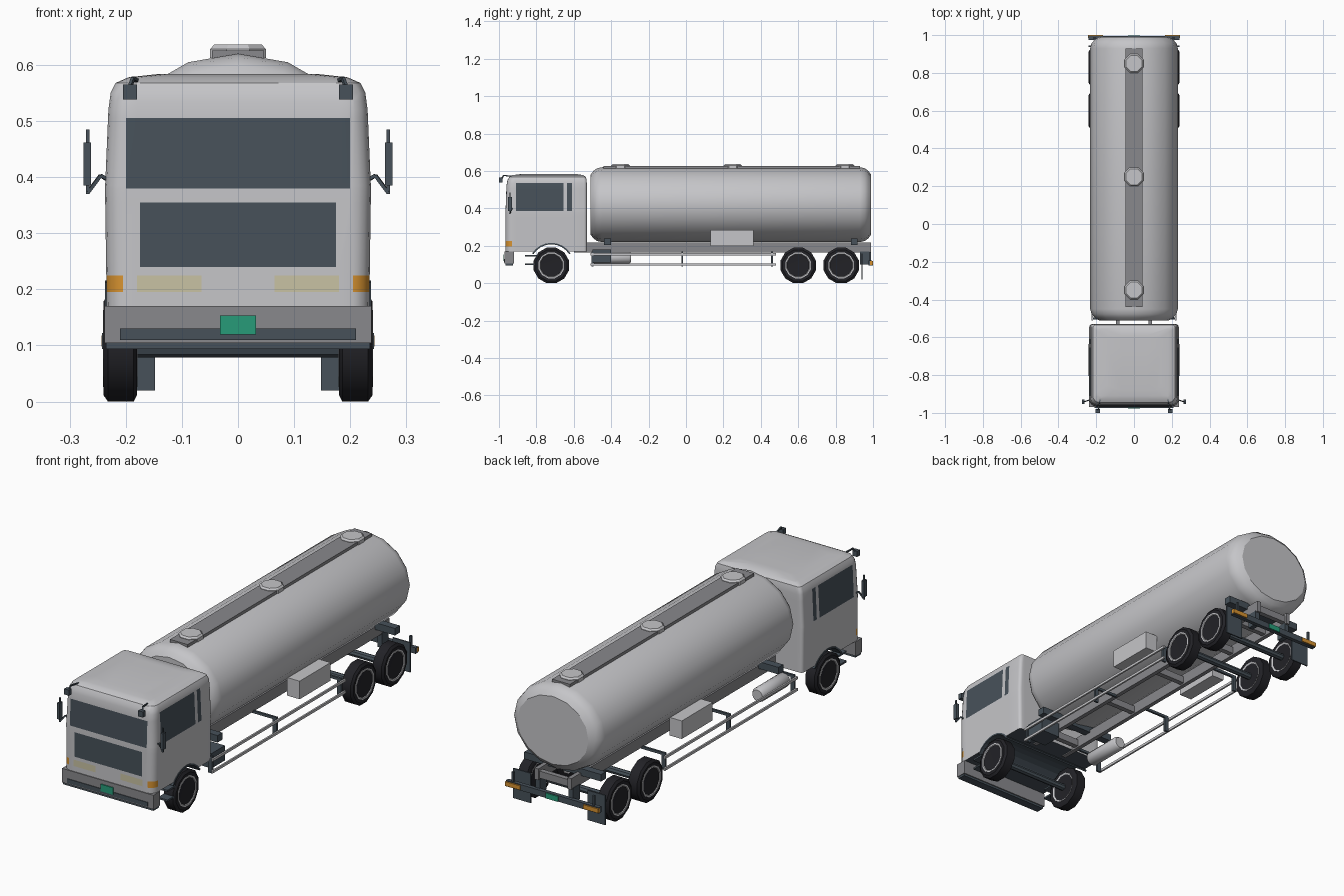
import bpy, bmesh
from math import sin, cos, pi, radians
from mathutils import Vector

cube = bpy.data.objects.get("Cube")
if cube:
    bpy.data.objects.remove(cube)


def material(name, r, g, b):
    m = bpy.data.materials.new(name)
    m.use_nodes = True
    m.diffuse_color = (r, g, b, 1)
    m.node_tree.nodes["Principled BSDF"].inputs["Base Color"].default_value = (r, g, b, 1)
    return m


LIGHT = material("light grey", .56, .56, .58)
GREY = material("mid grey", .25, .25, .265)
DARK = material("slate", .063, .083, .102)
TYRE = material("tyre black", .016, .016, .02)
CREAM = material("headlight cream", .58, .54, .37)
ORANGE = material("indicator orange", .68, .29, .03)
GREEN = material("plate green", .02, .33, .19)


def finish(name, bm, *mats, smooth=0):
    bmesh.ops.recalc_face_normals(bm, faces=bm.faces)
    mesh = bpy.data.meshes.new(name)
    bm.to_mesh(mesh)
    bm.free()
    ob = bpy.data.objects.new(name, mesh)
    bpy.context.collection.objects.link(ob)
    for m in mats:
        mesh.materials.append(m)
    bpy.ops.object.select_all(action='DESELECT')
    ob.select_set(True)
    bpy.context.view_layer.objects.active = ob
    if smooth:
        bpy.ops.object.shade_smooth_by_angle(angle=radians(smooth))
    return ob


def loft(bm, rings):
    """Skin a list of point rings and cap both ends."""
    loops = [[bm.verts.new(p) for p in ring] for ring in rings]
    n = len(loops[0])
    for a, b in zip(loops, loops[1:]):
        for i in range(n):
            bm.faces.new((a[i], a[(i + 1) % n], b[(i + 1) % n], b[i]))
    bm.faces.new(loops[0])
    bm.faces.new(loops[-1])


def box(name, x, y, z, mat, mirror=False):
    bm = bmesh.new()
    for s in ((1, -1) if mirror else (1,)):
        loft(bm, [[(s * a, b, c) for a, b in ((x[0], y[0]), (x[1], y[0]), (x[1], y[1]), (x[0], y[1]))]
                  for c in z])
    return finish(name, bm, mat)


def lathe(bm, centre, axis, profile, sides, side=1, turn=0.0, squash=1.0):
    """Spin (distance along axis, radius) pairs about a line through centre."""
    rings = []
    for d, r in profile:
        ring = []
        for i in range(sides):
            t = 2 * pi * (i + turn) / sides
            u, v = r * cos(t), r * sin(t) * squash
            p = {'x': (side * d, u, v), 'y': (u, d, v), 'z': (u, v, d)}[axis]
            ring.append(Vector(centre) + Vector(p))
        rings.append(ring)
    loft(bm, rings)


def rods(name, points, r, mat):
    """Thin square rods along a path, mirrored to both sides."""
    bm = bmesh.new()
    for s in (1, -1):
        path = [Vector((s * x, y, z)) for x, y, z in points]
        for a, b in zip(path, path[1:]):
            turn = (b - a).to_track_quat('Z', 'Y')
            ring = [turn @ Vector((i * r, j * r, 0)) for i, j in ((1, 1), (-1, 1), (-1, -1), (1, -1))]
            loft(bm, [[a + v for v in ring], [b + v for v in ring]])
    return finish(name, bm, mat)


# Cab shell: stacked rounded rectangles
def cab_ring(z, hx, front, back):
    pts = []
    for cx, cy, r, start in ((hx, back, .015, 0), (-hx, back, .015, 90),
                             (-hx, front, .036, 180), (hx, front, .036, 270)):
        ox = cx - r if cx > 0 else cx + r
        oy = cy - r if cy == back else cy + r
        for k in range(5):
            t = radians(start + 22.5 * k)
            pts.append((ox + r * cos(t), oy + r * sin(t), z))
    return pts


bm = bmesh.new()
loft(bm, [cab_ring(*c) for c in (
    (.17, .234, -.966, -.53), (.38, .237, -.965, -.53), (.52, .231, -.96, -.53),
    (.55, .227, -.955, -.531), (.568, .218, -.945, -.535), (.578, .195, -.925, -.55),
    (.584, .14, -.88, -.59))])

# Windows, grille and lamps cut into the shell: face axis, span, height, material slot
patches = [('front', 0, .2, .38, .505, 1), ('front', 0, .175, .24, .355, 1),
           ('front', .065, .18, .195, .225, 2), ('front', .205, .24, .195, .225, 3),
           ('side', -.91, -.655, .385, .535, 1), ('side', -.635, -.61, .385, .535, 1)]


def slice_at(co, no):
    bmesh.ops.bisect_plane(bm, geom=bm.verts[:] + bm.edges[:] + bm.faces[:], plane_co=co, plane_no=no)


for z in sorted({h for p in patches for h in p[3:5]}):
    slice_at((0, 0, z), (0, 0, 1))
for kind, lo, hi, *_ in patches:
    for v in (lo, hi):
        if kind == 'side':
            slice_at((0, v, 0), (0, 1, 0))
        elif v:
            slice_at((v, 0, 0), (1, 0, 0))
            slice_at((-v, 0, 0), (1, 0, 0))
bm.normal_update()
for f in bm.faces:
    c = f.calc_center_median()
    if c.z < .171:
        f.material_index = 1
    for kind, lo, hi, z0, z1, slot in patches:
        if kind == 'front':
            inside = c.y < -.935 and lo <= abs(c.x) <= hi
        else:
            inside = abs(c.x) > .21 and lo < c.y < hi
        if inside and z0 < c.z < z1:
            f.material_index = slot
cab = finish("cab", bm, LIGHT, DARK, CREAM, ORANGE)

# Front wheel arches
FRONT, REAR, AXLE_Z = -.72, (.6, .83), .095
bm = bmesh.new()
lathe(bm, (0, FRONT, AXLE_Z), 'x', ((-.3, .117), (.3, .117)), 24)
cutter = finish("arch_cutter", bm, DARK)
cut = cab.modifiers.new("arches", 'BOOLEAN')
cut.operation, cut.solver, cut.object = 'DIFFERENCE', 'EXACT', cutter
bpy.context.view_layer.objects.active = cab
bpy.ops.object.modifier_apply(modifier="arches")
bpy.data.objects.remove(cutter)
bpy.ops.object.select_all(action='DESELECT')
cab.select_set(True)
bpy.ops.object.shade_smooth_by_angle(angle=radians(30))

bm = bmesh.new()
arc = [radians(32 + 116 * i / 8) for i in range(9)]
outline = [(.121 * cos(t), .121 * sin(t)) for t in arc] + [(.113 * cos(t), .113 * sin(t)) for t in reversed(arc)]
loft(bm, [[(x, FRONT + u, AXLE_Z + v) for u, v in outline] for x in (-.237, .237)])
finish("front_mudguard", bm, DARK)

# Bumper, plate, steps
box("front_bumper", (-.238, .238), (-.97, -.92), (.104, .17), GREY)
box("bumper_lip", (-.235, .235), (-.965, -.925), (.094, .104), DARK)
box("bumper_intake", (-.21, .21), (-.973, -.969), (.11, .13), DARK)
box("front_plate", (-.032, .032), (-.977, -.972), (.12, .153), GREEN)
for z in (.097, .143):
    box("cab_step", (.185, .235), (-.86, -.8), (z, z + .008), DARK, True)

# Mirrors and roof corner lamps
box("mirror", (.262, .275), (-.952, -.93), (.385, .462), DARK, True)
rods("mirror_arm", [(.232, -.93, .395), (.245, -.935, .403), (.268, -.942, .372)], .003, DARK)
rods("mirror_stem", [(.268, -.942, .37), (.268, -.942, .485)], .003, DARK)
box("corner_lamp", (.18, .205), (-1, -.98), (.538, .565), DARK, True)
rods("corner_lamp_arm", [(.193, -.985, .56), (.187, -.975, .576), (.18, -.93, .572)], .003, DARK)

# Tank with rounded ends
ends = ((0, .8), (.015, .9), (.033, .97), (.06, 1))
profile = [(-.51 + d, .232 * s) for d, s in ends] + [(.99 - d, .232 * s) for d, s in reversed(ends)]
bm = bmesh.new()
lathe(bm, (0, 0, .42), 'y', profile, 16, squash=.2 / .232)
finish("tank", bm, LIGHT, smooth=30)
box("tank_walkway", (-.046, .046), (-.44, .93), (.607, .626), GREY)
bm = bmesh.new()
for y in (-.35, .25, .85):
    lathe(bm, (0, y, 0), 'z', ((.612, .054), (.628, .054), (.636, .046)), 8, turn=.5)
finish("tank_hatches", bm, LIGHT)

# Chassis
box("chassis_rail", (.076, .096), (-.6, .99), (.165, .218), GREY, True)
for y in (-.5, -.1, .25, .6, .83, .97):
    box("cross_member", (-.08, .08), (y - .012, y + .012), (.172, .205), GREY)
for y in (-.42, .9):
    box("tank_bolster", (-.2, .2), (y - .018, y + .018), (.205, .238), DARK)
box("side_locker", (.165, .23), (.13, .36), (.2, .285), LIGHT, True)

# Side guards, battery box, air tank
for z in (.1, .155):
    box("guard_bar", (.218, .226), (-.51, .48), (z - .006, z + .006), LIGHT, True)
for y in (-.5, -.02, .46):
    box("guard_post", (.198, .218), (y - .005, y + .005), (.09, .17), DARK, True)
    box("guard_bracket", (.09, .21), (y - .005, y + .005), (.158, .17), DARK, True)
box("battery_box", (.11, .212), (-.5, -.4), (.11, .18), DARK)
bm = bmesh.new()
lathe(bm, (-.165, 0, .137), 'y', ((-.5, .026), (-.49, .033), (-.305, .033), (-.295, .026)), 14)
finish("air_tank", bm, LIGHT, smooth=35)

# Wheels and axles
for y in (FRONT, *REAR):
    tyres, rims, axle = bmesh.new(), bmesh.new(), bmesh.new()
    for s in (1, -1):
        hub = (0, y, AXLE_Z)
        lathe(tyres, hub, 'x', ((.182, .066), (.18, .086), (.186, .0983), (.232, .0983),
                                (.24, .086), (.238, .066)), 12, s, .5)
        lathe(rims, hub, 'x', ((.186, .055), (.179, .071), (.241, .071), (.241, .064), (.233, .056)),
              12, s, .5)
    lathe(axle, hub, 'x', ((-.19, .016), (.19, .016)), 8)
    finish("tyres", tyres, TYRE, smooth=35)
    finish("rims", rims, LIGHT)
    finish("axle", axle, DARK)

# Rear flaps, bar, lamps and plate
box("rear_mudflap", (.148, .24), (.938, .944), (.02, .16), DARK, True)
box("rear_bar", (-.242, .242), (.975, .994), (.094, .122), DARK)
box("rear_bar_bracket", (.075, .098), (.93, .98), (.1, .17), DARK, True)
box("rear_lamp_post", (.205, .215), (.98, .99), (.12, .168), DARK, True)
box("rear_lamp", (.165, .243), (.985, 1), (.098, .118), ORANGE, True)
box("rear_plate", (-.032, .032), (.992, .999), (.095, .12), GREEN)
